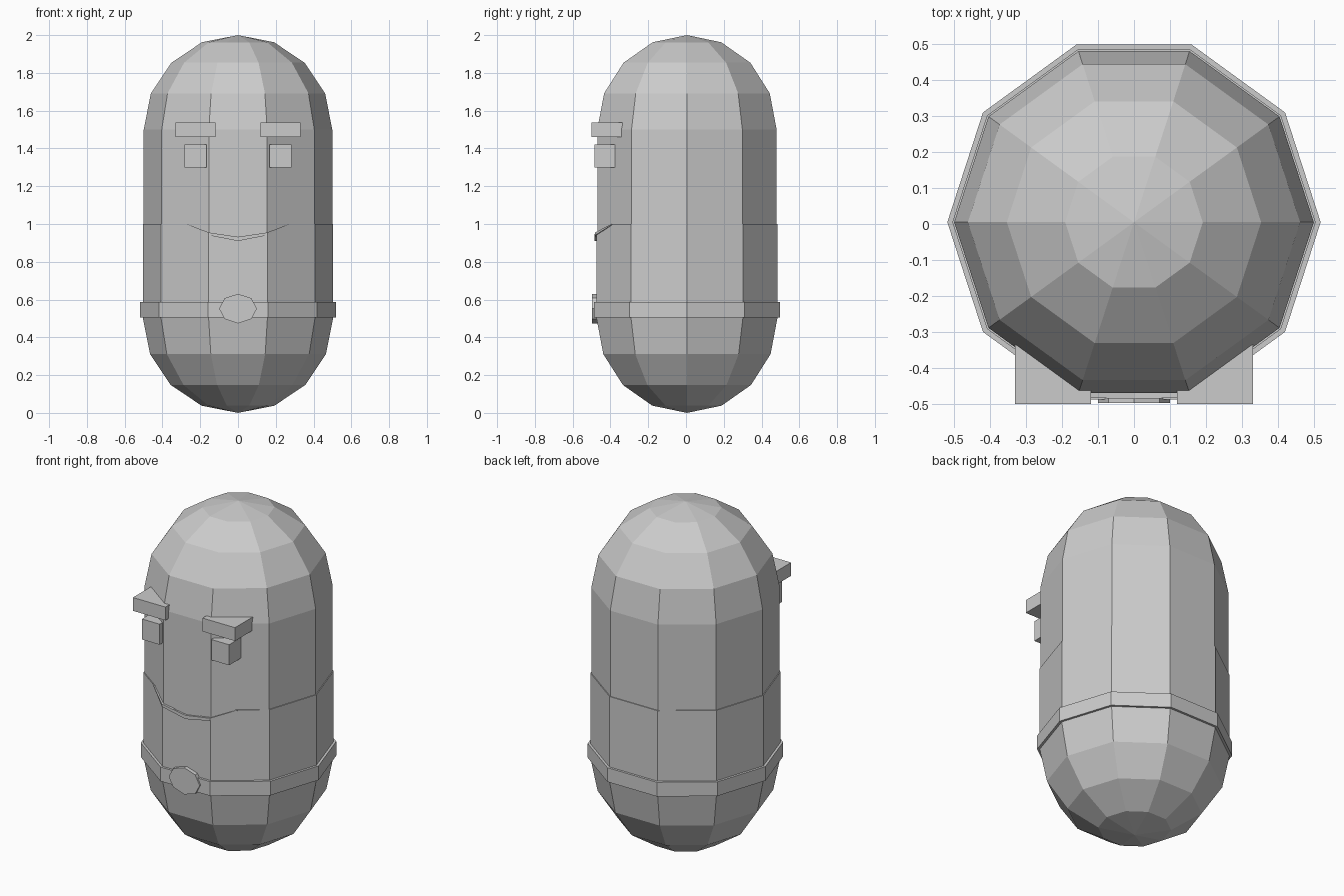
import bpy, bmesh
from math import cos, sin, pi
from mathutils import Vector

if "Cube" in bpy.data.objects:
    bpy.data.objects.remove(bpy.data.objects["Cube"])

SIDES = 10
CY = 0.005  # body axis, y


def finish(bm, name):
    bmesh.ops.remove_doubles(bm, verts=bm.verts, dist=1e-5)
    bmesh.ops.recalc_face_normals(bm, faces=bm.faces)
    me = bpy.data.meshes.new(name)
    bm.to_mesh(me)
    bm.free()
    ob = bpy.data.objects.new(name, me)
    bpy.context.collection.objects.link(ob)
    return ob


def lathe(profile):
    """Ten-sided solid of revolution from (radius, z) points."""
    bm = bmesh.new()
    vs = [bm.verts.new((r, CY, z)) for r, z in profile]
    es = [bm.edges.new(p) for p in zip(vs, vs[1:])]
    bmesh.ops.spin(bm, geom=vs + es, cent=(0, CY, 0), axis=(0, 0, 1),
                   angle=2 * pi, steps=SIDES)
    bmesh.ops.remove_doubles(bm, verts=bm.verts, dist=1e-5)
    return bm


def extrude_sections(sections, name, closed_ends=True):
    """Skin a list of equal-length closed point loops."""
    bm = bmesh.new()
    rings = [[bm.verts.new(p) for p in s] for s in sections]
    n = len(rings[0])
    for a, b in zip(rings, rings[1:]):
        for i in range(n):
            j = (i + 1) % n
            bm.faces.new((a[i], a[j], b[j], b[i]))
    if closed_ends:
        bm.faces.new(rings[0])
        bm.faces.new(rings[-1])
    return finish(bm, name)


def box(name, x, y, z):
    extrude_sections([[(x[0], v, z[0]), (x[1], v, z[0]),
                       (x[1], v, z[1]), (x[0], v, z[1])] for v in y], name)


def dome(r, cz, s):
    """Quarter arc from pole to equator, s = -1 bottom, 1 top."""
    return [(r * sin(i * pi / 8), cz + s * r * cos(i * pi / 8)) for i in range(5)]


# Capsule body
finish(lathe(dome(0.499, 0.502, -1) + dome(0.499, 1.501, 1)[::-1]), "body")

# Thin lower covering, neckline dipping at the front
bm = lathe(dome(0.504, 0.504, -1) + [(0.504, 1.0), (0.49, 1.0)])
bmesh.ops.bisect_plane(bm, geom=bm.verts[:] + bm.edges[:] + bm.faces[:],
                       plane_co=(0, -0.395, 1.0),
                       plane_no=Vector((0, -0.055, 0.08)).normalized(),
                       clear_outer=True)
finish(bm, "lower_covering")

# Belt band
finish(lathe([(0.49, 0.505), (0.518, 0.505), (0.518, 0.588),
              (0.49, 0.588), (0.49, 0.505)]), "belt")

# Octagonal belt buckle
extrude_sections([[(0.1 * sin(k * pi / 4), y, 0.552 + 0.078 * cos(k * pi / 4))
                   for k in range(8)] for y in (-0.46, -0.497)], "buckle")

# Smile strip: x, front y, top z, bottom z
smile = [(-0.27, -0.395, 1.0, 0.995), (-0.155, -0.482, 0.955, 0.94),
         (0, -0.485, 0.932, 0.91), (0.155, -0.482, 0.955, 0.94),
         (0.27, -0.395, 1.0, 0.995)]
extrude_sections([[(x, y, t), (x, y + 0.04, t), (x, y + 0.04, b), (x, y, b)]
                  for x, y, t, b in smile], "mouth")

# Eyes and brows on both sides
for side, s in (("left", -1), ("right", 1)):
    box("eye_" + side, (s * 0.167, s * 0.282), (-0.485, -0.36), (1.30, 1.42))
    box("brow_" + side, (s * 0.12, s * 0.33), (-0.499, -0.335), (1.46, 1.538))
